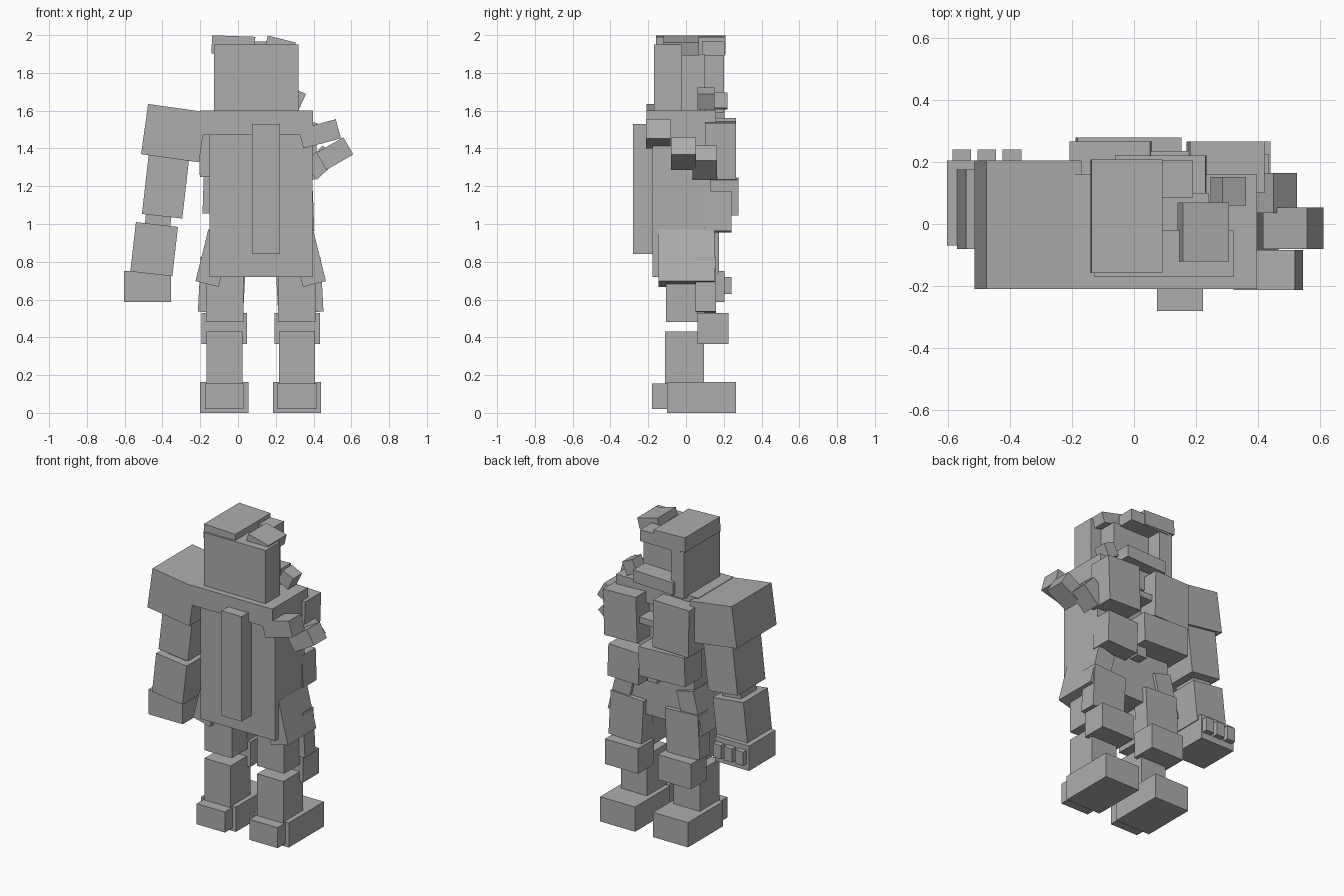
import bpy
import bmesh
from math import radians

default_cube = bpy.data.objects.get("Cube")
if default_cube:
    bpy.data.objects.remove(default_cube, do_unlink=True)

# Single stone-grey material
stone = bpy.data.materials.new("stone_grey")
stone.use_nodes = True
stone.diffuse_color = (.42, .42, .42, 1)
stone.node_tree.nodes["Principled BSDF"].inputs["Base Color"].default_value = stone.diffuse_color

BODY_CENTRE = .12


def block(name, x, y, z, tilt=0, pitch=0):
    """Flat-faced block spanning three ranges, turned about its own middle.
    A positive tilt leans the top of the block towards +x."""
    ranges = (x, y, z)
    mesh = bpy.data.meshes.new(name)
    bm = bmesh.new()
    bmesh.ops.create_cube(bm, size=1)
    bmesh.ops.scale(bm, vec=[high - low for low, high in ranges], verts=bm.verts)
    bm.to_mesh(mesh)
    bm.free()
    mesh.materials.append(stone)
    part = bpy.data.objects.new(name, mesh)
    part.location = [(low + high) / 2 for low, high in ranges]
    part.rotation_euler = (radians(pitch), radians(tilt), 0)
    bpy.context.collection.objects.link(part)
    return part


def block_pair(name, x, y, z, tilt=0):
    """Left block given as offsets from the body centre, and its mirrored twin."""
    inner, outer = x
    block("left_" + name, x=(BODY_CENTRE + inner, BODY_CENTRE + outer), y=y, z=z, tilt=tilt)
    block("right_" + name, x=(BODY_CENTRE - outer, BODY_CENTRE - inner), y=y, z=z, tilt=-tilt)


# Legs and hips
block_pair("foot", x=(.065, .32), y=(-.1, .265), z=(0, .163))
block_pair("heel", x=(.09, .295), y=(-.18, -.1), z=(.02, .155))
block_pair("shin", x=(.097, .287), y=(-.11, .095), z=(.15, .43))
block_pair("knee_guard", x=(.072, .313), y=(.06, .225), z=(.365, .53))
block_pair("thigh", x=(.092, .29), y=(-.105, .1), z=(.48, .8))
block_pair("thigh_guard", x=(.085, .325), y=(.05, .16), z=(.53, .82), tilt=-3)
block_pair("hip_skirt", x=(.187, .313), y=(-.145, .15), z=(.678, .961), tilt=-14)

# Torso
block("torso", x=(-.15, .395), y=(-.178, .13), z=(.72, 1.48))
block("shoulder_slab", x=(-.2, .397), y=(-.21, .16), z=(1.47, 1.6))
block("spine_ridge", x=(.074, .222), y=(-.28, -.17), z=(.84, 1.53))
block("right_chest_plate", x=(-.205, .055), y=(.1, .265), z=(1.25, 1.56), tilt=-1)
block("left_chest_plate", x=(.175, .415), y=(.1, .265), z=(1.24, 1.54), tilt=2)
block("right_belly_plate", x=(-.185, .15), y=(.1, .278), z=(1.05, 1.24), tilt=2)
block("left_belly_plate", x=(.175, .4), y=(.1, .242), z=(.96, 1.17), tilt=-2)
block("chest_clasp", x=(.03, .2), y=(.12, .235), z=(1.365, 1.405))
block("belt_clasp", x=(.07, .14), y=(.1, .2), z=(.98, 1.06))

# Head, with the left half of the face broken away
block("head_back", x=(-.127, .32), y=(-.17, -.02), z=(1.58, 1.95))
block("face_core", x=(-.06, .24), y=(-.03, .1), z=(1.58, 1.9))
block("right_cheek", x=(-.127, -.03), y=(-.03, .2), z=(1.59, 1.92))
block("brow", x=(-.1, .19), y=(.085, .205), z=(1.89, 1.965))
block("right_crown", x=(-.139, .09), y=(-.158, .208), z=(1.9, 1.995), tilt=2)
block("left_crown", x=(.147, .3), y=(-.12, .07), z=(1.91, 1.98), tilt=14)
block("chin_guard", x=(-.06, .232), y=(.08, .22), z=(1.61, 1.69), tilt=-2)
block("jaw_fragment", x=(.262, .345), y=(.06, .152), z=(1.62, 1.71), tilt=25)

# Whole right arm
block("right_shoulder", x=(-.496, -.186), y=(-.21, .205), z=(1.347, 1.615), tilt=8)
block("right_upper_arm", x=(-.49, -.275), y=(-.1, .19), z=(1.04, 1.38), tilt=6.5)
block("right_elbow", x=(-.49, -.355), y=(-.03, .13), z=(.95, 1.1), tilt=6.5)
block("right_forearm", x=(-.556, -.332), y=(-.08, .175), z=(.735, .998), tilt=6.5)
block("right_hand", x=(-.603, -.354), y=(-.07, .205), z=(.588, .752))
for finger in range(3):
    start = -.585 + finger * .081
    block(f"right_finger_{finger}", x=(start, start + .06), y=(.19, .24), z=(.63, .72))

# Broken stump of the left arm
block("upper_stump", x=(.33, .535), y=(-.212, -.083), z=(1.425, 1.53), tilt=-15)
block("middle_stump", x=(.43, .595), y=(-.08, .053), z=(1.32, 1.425), tilt=-30)
block("lower_stump", x=(.36, .507), y=(.035, .165), z=(1.27, 1.38), tilt=-43)
